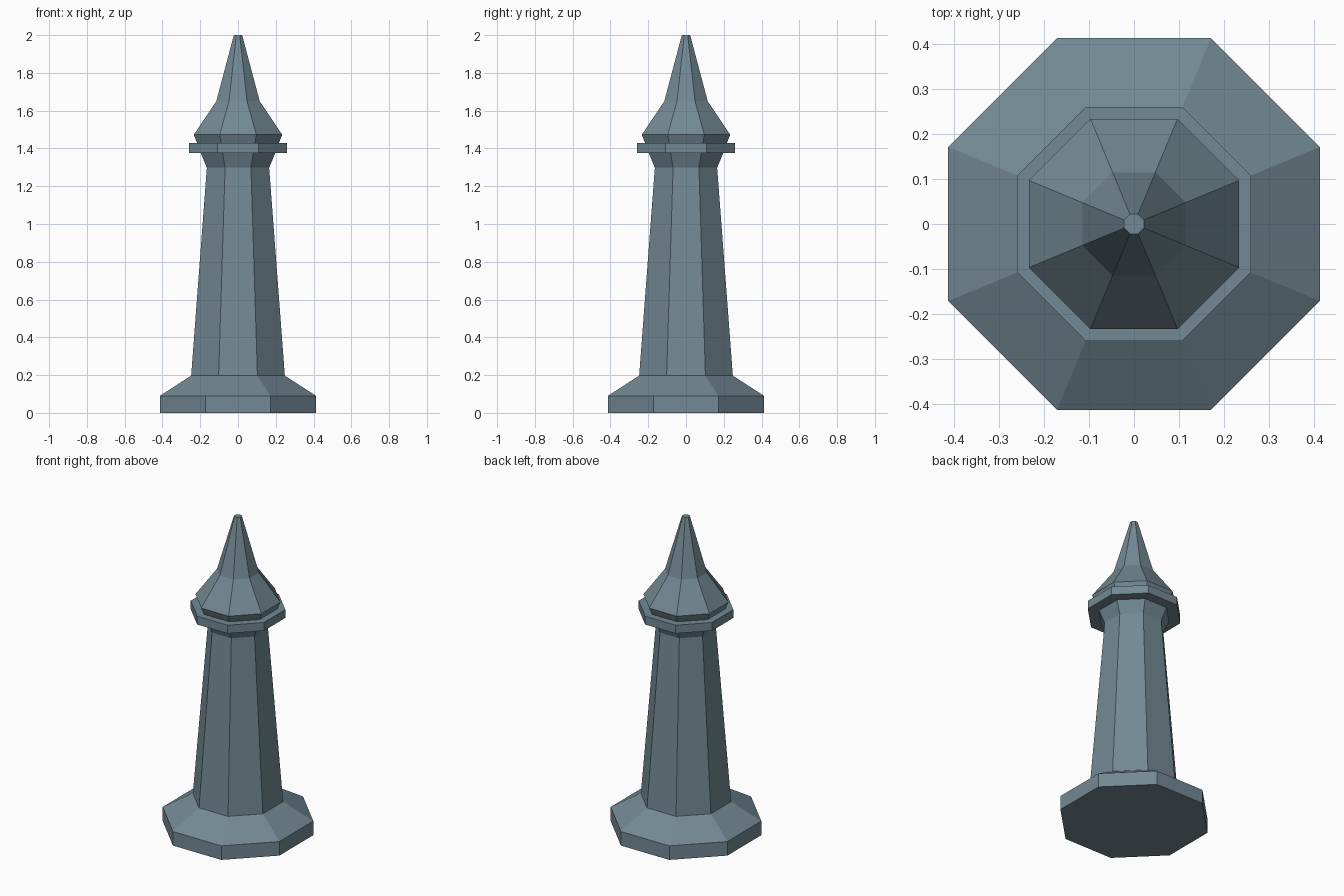
import bpy, bmesh, math

if "Cube" in bpy.data.objects:
    bpy.data.objects.remove(bpy.data.objects["Cube"])

SIDES = 8

stone = bpy.data.materials.new("blue_grey_stone")
stone.diffuse_color = (0.171, 0.25, 0.296, 1)
stone.use_nodes = True
stone.node_tree.nodes["Principled BSDF"].inputs["Base Color"].default_value = stone.diffuse_color


def octagon_part(name, profile):
    """Stack octagonal rings from (flat-to-centre distance, height) pairs."""
    bm = bmesh.new()
    rings = []
    for apothem, z in profile:
        r = apothem / math.cos(math.pi / SIDES)
        angles = [(i + 0.5) * 2 * math.pi / SIDES for i in range(SIDES)]
        rings.append([bm.verts.new((r * math.cos(a), r * math.sin(a), z)) for a in angles])
    for low, high in zip(rings, rings[1:]):
        for i in range(SIDES):
            j = (i + 1) % SIDES
            bm.faces.new((low[i], low[j], high[j], high[i]))
    bm.faces.new(rings[0][::-1])
    bm.faces.new(rings[-1])
    mesh = bpy.data.meshes.new(name)
    bm.to_mesh(mesh)
    bm.free()
    mesh.materials.append(stone)
    obj = bpy.data.objects.new(name, mesh)
    bpy.context.collection.objects.link(obj)
    return obj


# Plinth with sloped shoulder
octagon_part("base", [(0.414, 0), (0.414, 0.09), (0.248, 0.197)])
# Tapered column flaring out under the collar
octagon_part("shaft", [(0.248, 0.197), (0.165, 1.298), (0.197, 1.375)])
# Projecting ledge
octagon_part("collar", [(0.26, 1.375), (0.26, 1.428)])
# Two-pitch spire with blunt tip
octagon_part("spire", [(0.216, 1.428), (0.234, 1.473), (0.115, 1.65), (0.022, 2.0)])
